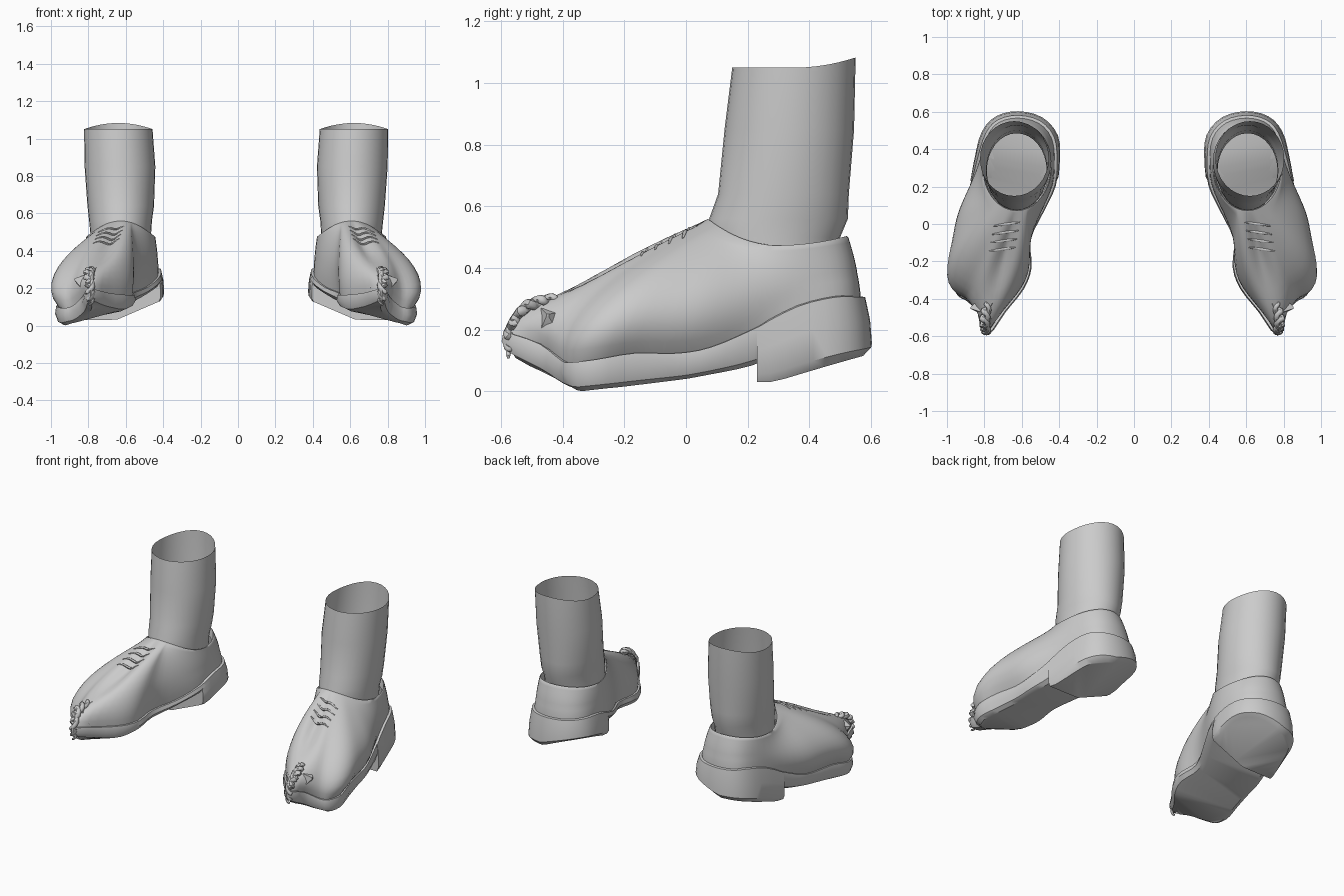
import bpy, bmesh, math
from mathutils import Vector

if "Cube" in bpy.data.objects:
    bpy.data.objects.remove(bpy.data.objects["Cube"])

grey = bpy.data.materials.new("plain_grey")
grey.use_nodes = True
grey.diffuse_color = (0.6, 0.6, 0.6, 1)
grey.node_tree.nodes["Principled BSDF"].inputs["Base Color"].default_value = (0.6, 0.6, 0.6, 1)

# Mirror centre of the pair
pair_centre = bpy.data.objects.new("pair_centre", None)
pair_centre.location.x = -.01
pair_centre.hide_render = True
bpy.context.collection.objects.link(pair_centre)


def clamp(v):
    return max(0.0, min(1.0, v))


def interp(table, v):
    for (a, fa), (b, fb) in zip(table, table[1:]):
        if v <= b:
            return fa + (fb - fa) * clamp((v - a) / (b - a))
    return table[-1][1]


def loft(name, rings, cap_first=False, cap_last=False, angle=40):
    """Skin closed rings into one mesh, mirrored to make the pair."""
    bm = bmesh.new()
    rows = [[bm.verts.new(p) for p in ring] for ring in rings]
    for a, b in zip(rows, rows[1:]):
        for i in range(len(a)):
            j = (i + 1) % len(a)
            bm.faces.new((a[i], a[j], b[j], b[i]))
    if cap_first:
        bm.faces.new(rows[0][::-1])
    if cap_last:
        bm.faces.new(rows[-1])
    bmesh.ops.recalc_face_normals(bm, faces=bm.faces)
    bmesh.ops.triangulate(bm, faces=[f for f in bm.faces if len(f.verts) > 4])
    mesh = bpy.data.meshes.new(name)
    bm.to_mesh(mesh)
    bm.free()
    mesh.materials.append(grey)
    obj = bpy.data.objects.new(name, mesh)
    bpy.context.collection.objects.link(obj)
    obj.modifiers.new("pair", 'MIRROR').mirror_object = pair_centre
    bpy.ops.object.select_all(action='DESELECT')
    obj.select_set(True)
    bpy.context.view_layer.objects.active = obj
    bpy.ops.object.shade_smooth_by_angle(angle=math.radians(angle))
    return obj


def catmull(p, q, r, s, t):
    return 0.5 * (2 * q + (r - p) * t + (2 * p - 5 * q + 4 * r - s) * t * t
                  + (3 * q - p - 3 * r + s) * t ** 3)


def smooth_path(points, steps, closed):
    pts = [Vector(p) for p in points]
    n = len(pts)
    at = (lambda i: pts[i % n]) if closed else (lambda i: pts[max(0, min(n - 1, i))])
    out = [catmull(at(i - 1), at(i), at(i + 1), at(i + 2), k / steps)
           for i in range(n if closed else n - 1) for k in range(steps)]
    return out if closed else out + [pts[-1]]


def tube(name, path, radius, sides=6):
    rings = []
    for i, p in enumerate(path):
        d = (path[min(i + 1, len(path) - 1)] - path[max(i - 1, 0)]).normalized()
        u = d.cross(Vector((0.3, 0.2, 1))).normalized()
        v = d.cross(u)
        r = radius * (0.35 + 0.65 * math.sin(math.pi * i / (len(path) - 1)))
        rings.append([p + (u * math.cos(a) + v * math.sin(a)) * r
                      for a in (math.tau * k / sides for k in range(sides))])
    return loft(name, rings, True, True, 60)


# Welt line around the shoe, from the pointed toe along the outer side
welt = smooth_path([
    (.77, -.58, .19), (.80, -.47, .15), (.86, -.40, .10), (.91, -.37, .09),
    (.94, -.29, .10), (.915, -.17, .12), (.885, -.03, .12), (.87, .08, .14),
    (.835, .22, .20), (.80, .36, .27), (.76, .48, .30), (.70, .545, .30),
    (.60, .567, .30), (.49, .54, .30), (.42, .46, .30), (.405, .34, .29),
    (.415, .21, .25), (.475, .08, .20), (.55, -.08, .17), (.545, -.23, .16),
    (.585, -.34, .16), (.68, -.46, .17)], 3, True)


def offset(ring, amount, height):
    """Push a ring outwards and set each height from its point."""
    out = []
    for i, p in enumerate(ring):
        t = ring[(i + 1) % len(ring)] - ring[i - 1]
        n = Vector((t.y, -t.x, 0)).normalized()
        q = p + n * amount
        q.z = height(p)
        out.append(q)
    return out


# Upper: every strand curves from the welt to the collar
def collar_point(p):
    cx = .61 + .12 * clamp((.1 - p.y) / .6)
    a = math.atan2((p.y - .30) / .24, (p.x - cx) / .19)
    s = math.sin(a)
    return Vector((.607 + .19 * math.cos(a), .297 + .237 * s,
                   .47 + (.085 if s < 0 else .03) * s * s))


collar = [collar_point(p) for p in welt]


def strand(p, out, c, t):
    toe = clamp((-.42 - p.y) / .16)
    fore = clamp((.3 - p.y) / .3) * (1 - toe)
    normal = out - p
    bulge = (.03 + .13 * clamp(normal.x) ** 2) * fore
    rise = min(.17 - .02 * toe, (c.z - p.z) * .45)
    low = p + normal * bulge + Vector((0, 0, rise))
    mid = p.lerp(c, .5) + Vector((0, 0, .04 * (1 - toe) + .08 * fore - .10 * toe))
    s = 1 - t
    return p * s ** 3 + low * 3 * s * s * t + mid * 3 * s * t * t + c * t ** 3


def relax(ring, rounds):
    for _ in range(rounds):
        ring = [ring[i - 1] * .25 + ring[i] * .5 + ring[(i + 1) % len(ring)] * .25
                for i in range(len(ring))]
    return ring


def inside_collar(scale, drop):
    return [Vector((.607 + (c.x - .607) * scale, .297 + (c.y - .297) * scale, c.z - drop))
            for c in collar]


outward = offset(welt, 1, lambda p: p.z)
upper_rings = [relax([strand(p, o, c, k / 12) for p, o, c in zip(welt, outward, collar)],
                     min(k, 4)) for k in range(13)]
upper_rings += [inside_collar(.95, -.004), inside_collar(.91, .05)]
upper = loft("shoe_upper", upper_rings, angle=60)

# Sole with turned-up toe, rolled towards the outer edge
under = [(-.6, .11), (-.5, .06), (-.36, 0), (-.2, .015), (0, .04), (.22, .08), (.6, .2)]


def sole_bottom(p):
    return min(p.z - .04, interp(under, p.y) + .28 * clamp(.85 - p.x))


def blend(f, g, t):
    return lambda p: f(p) * (1 - t) + g(p) * t


def welt_height(p):
    return p.z


loft("sole", [offset(welt, -.015, lambda p: p.z + .004),
              offset(welt, .012, lambda p: p.z + .004),
              offset(welt, .018, blend(welt_height, sole_bottom, .4)),
              offset(welt, .002, blend(welt_height, sole_bottom, .85)),
              offset(welt, -.025, sole_bottom)], True, True)


# Heel block with a straight front face, flaring towards the back
def heel_bottom(p):
    return .03 + .3 * max(0, p.y - .28) + .45 * clamp(.63 - p.x)


def heel_ring(amount, height):
    flush, flared = offset(welt, min(amount, .02), height), offset(welt, amount, height)
    kept = [p for p in welt if p.y > .2]
    ring = [a.lerp(b, clamp((p.y - .2) / .25))
            for p, a, b in zip(welt, flush, flared) if p.y > .2]
    for end in (0, -1):
        ring[end].y = .23
    first, last = ring[0], ring[-1]
    for k in range(1, 8):
        spot = last.lerp(first, k / 8)
        spot.z = height(kept[-1].lerp(kept[0], k / 8))
        ring.append(spot)
    return ring


loft("heel", [heel_ring(-.01, lambda p: p.z + .01),
              heel_ring(.014, lambda p: p.z + .006),
              heel_ring(.030, blend(welt_height, heel_bottom, .4)),
              heel_ring(.036, blend(welt_height, heel_bottom, .85)),
              heel_ring(.010, heel_bottom)], True, True)

# Ankle: open tube, rim raised at the back
levels = [(.40, .607, .285, .160, .20), (.50, .607, .285, .163, .215),
          (.56, .608, .30, .168, .225), (.64, .607, .316, .178, .212),
          (.85, .611, .335, .189, .21), (1.05, .62, .35, .183, .2)]
ankle_rings = []
for z, cx, cy, rx, ry in levels:
    ring = []
    for k in range(32):
        a = math.tau * k / 32
        rise = .033 * max(0, math.sin(a)) ** 2 if z > 1 else 0
        ring.append((cx + rx * math.cos(a), cy + ry * math.sin(a), z + rise))
    ankle_rings.append(ring)
loft("ankle", ankle_rings)

# Laces laid on the vamp
bpy.context.view_layer.update()
for row in range(4):
    path = []
    for k in range(9):
        t = k / 8
        x, y = .59 + .14 * t + .008 * row, .01 - .045 * row - .02 * t
        hit, spot, _, _ = upper.ray_cast(Vector((x, y, 2)), Vector((0, 0, -1)))
        if hit:
            path.append(spot)
    if len(path) > 2:
        tube("lace_%d" % (row + 1), path, .008)

# Torn toe seam: two twisted strands running down over the tip
seam = smooth_path([(.74, -.39, .30), (.77, -.46, .295), (.78, -.53, .265),
                    (.77, -.575, .19), (.77, -.57, .12)], 8, False)
for side in range(2):
    path = []
    for i, p in enumerate(seam):
        a = i * .75 + math.pi * side
        path.append(p + Vector((math.cos(a), .4 * math.sin(a), .6 * math.sin(a))) * .016)
    tube("toe_strand_%d" % (side + 1), path, .017)

# Torn flaps beside the seam
for i, (tip, base) in enumerate([((.86, -.45, .25), (.80, -.43, .22)),
                                 ((.70, -.50, .20), (.76, -.47, .24))]):
    tip, base = Vector(tip), Vector(base)
    wide = [base + Vector((0, dy, dz)) for dy, dz in ((-.05, -.04), (.03, -.05), (.04, .04), (-.04, .05))]
    loft("toe_flap_%d" % (i + 1), [wide, [q.lerp(tip, .9) for q in wide]], True, True)
